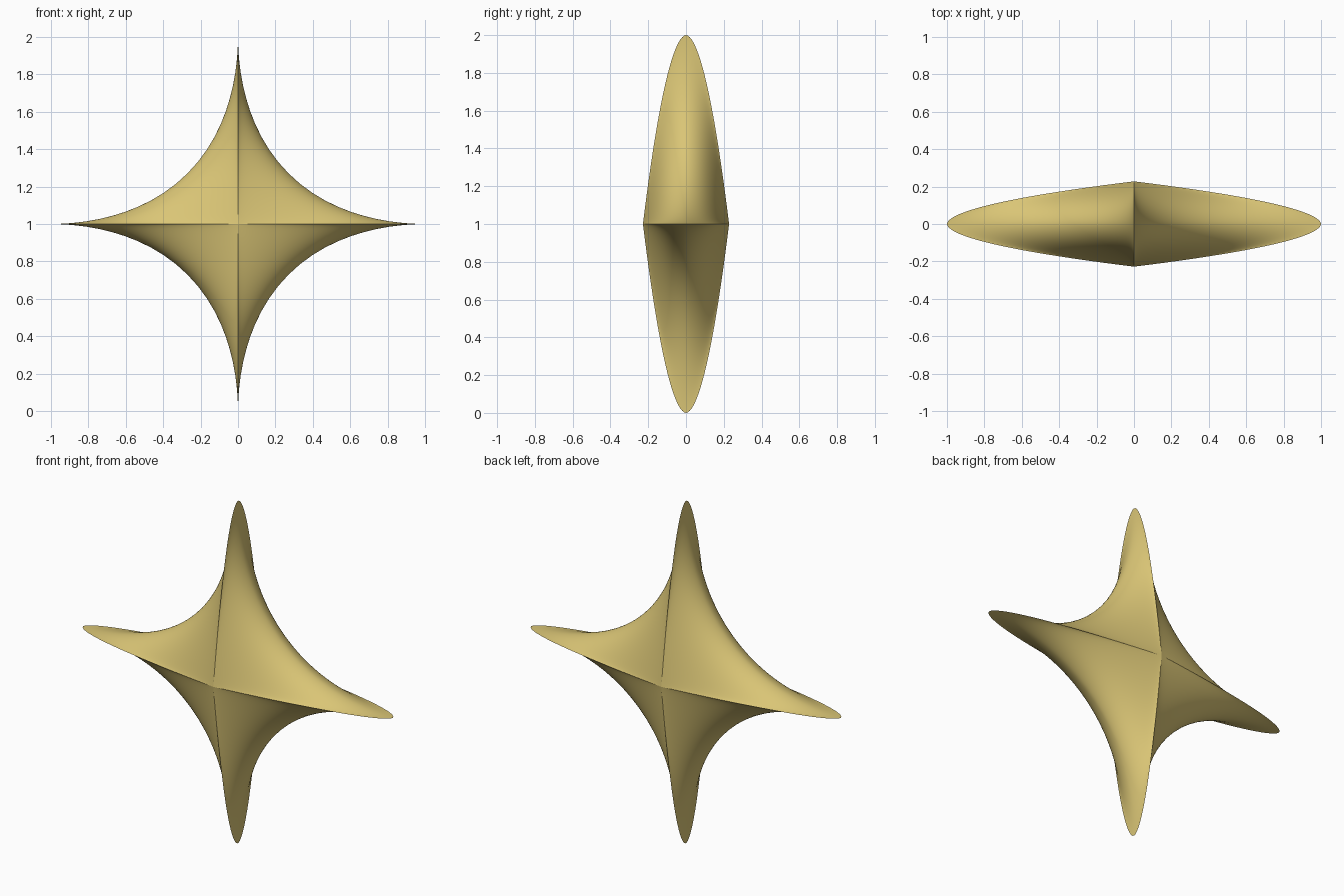
import bpy, bmesh, math

if "Cube" in bpy.data.objects:
    bpy.data.objects.remove(bpy.data.objects["Cube"])

DEPTH = 0.228           # half thickness at the centre
P_RIM, P_MID = 0.53, 0.75   # outline concavity at the rim and at the centre
N = 28                  # steps per concave side
M = 24                  # steps from rim to front or back point


def outline(p):
    """Concave four-tipped curve |x|^p + |z|^p = 1."""
    pts = []
    for k in range(4):
        c, s = round(math.cos(k * math.pi / 2)), round(math.sin(k * math.pi / 2))
        for i in range(N):
            t = i / N * math.pi / 2
            a, b = math.cos(t) ** (2 / p), math.sin(t) ** (2 / p)
            pts.append((a * c - b * s, a * s + b * c))
    return pts


# Rings shrink towards the front and back points, with rounded tips
bm = bmesh.new()
rings = []
for j in range(-M + 1, M):
    v = j / M
    r = 1 - abs(v) ** 1.85
    p = P_RIM + (P_MID - P_RIM) * v * v
    rings.append([bm.verts.new((x * r, DEPTH * v, z * r + 1)) for x, z in outline(p)])
front = bm.verts.new((0, -DEPTH, 1))
back = bm.verts.new((0, DEPTH, 1))
total = 4 * N
for i in range(total):
    n = (i + 1) % total
    for lo, hi in zip(rings, rings[1:]):
        bm.faces.new((lo[i], lo[n], hi[n], hi[i]))
    bm.faces.new((front, rings[0][n], rings[0][i]))
    bm.faces.new((back, rings[-1][i], rings[-1][n]))
bmesh.ops.recalc_face_normals(bm, faces=bm.faces)

mesh = bpy.data.meshes.new("four_point_star")
bm.to_mesh(mesh)
bm.free()
star = bpy.data.objects.new("four_point_star", mesh)
bpy.context.collection.objects.link(star)

# Single gold colour
gold = bpy.data.materials.new("pale gold")
gold.diffuse_color = (0.70, 0.56, 0.18, 1)
gold.use_nodes = True
gold.node_tree.nodes["Principled BSDF"].inputs["Base Color"].default_value = gold.diffuse_color
mesh.materials.append(gold)

# Smooth sides, sharp ridges
bpy.context.view_layer.objects.active = star
star.select_set(True)
bpy.ops.object.shade_smooth_by_angle(angle=math.radians(60))
